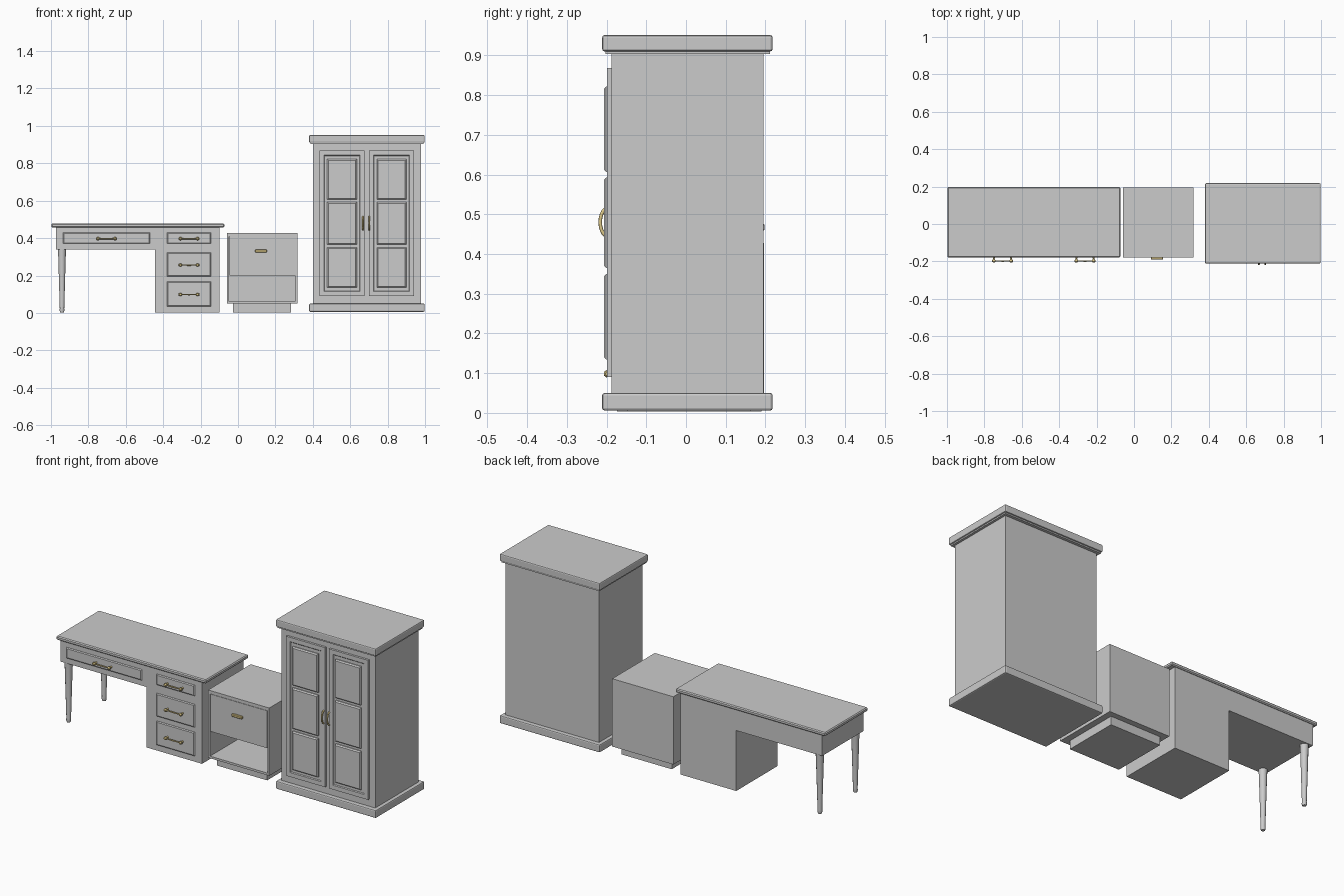
import bpy, bmesh, math
from mathutils import Vector

if "Cube" in bpy.data.objects:
    bpy.data.objects.remove(bpy.data.objects["Cube"])

gold = bpy.data.materials.new("brass")
gold.diffuse_color = (0.72, 0.58, 0.25, 1)
gold.use_nodes = True
gold.node_tree.nodes["Principled BSDF"].inputs["Base Color"].default_value = gold.diffuse_color


def finish(bm, name, mat=None):
    bmesh.ops.recalc_face_normals(bm, faces=bm.faces[:])
    me = bpy.data.meshes.new(name)
    bm.to_mesh(me)
    bm.free()
    ob = bpy.data.objects.new(name, me)
    bpy.context.collection.objects.link(ob)
    if mat:
        me.materials.append(mat)
    return ob


def box(name, x, y, z, bevel=0, segments=1, mat=None, steps=()):
    """Box from (min, max) ranges; steps = (inset, depth) pairs shaping its front face."""
    bm = bmesh.new()
    bmesh.ops.create_cube(bm, size=1)
    for v in bm.verts:
        v.co = Vector([(r[0] + r[1]) / 2 + c * (r[1] - r[0]) for r, c in zip((x, y, z), v.co)])
    bm.normal_update()
    front = min(bm.faces, key=lambda f: f.calc_center_median().y)
    for inset, depth in steps:
        if inset:
            bmesh.ops.inset_region(bm, faces=[front], thickness=inset, use_even_offset=True)
        for v in front.verts:
            v.co.y += depth
    ob = finish(bm, name, mat)
    if bevel:
        m = ob.modifiers.new("bevel", 'BEVEL')
        m.width = bevel
        m.segments = segments
    return ob


def lathe(bm, profile, origin, axis, sides=12):
    """Surface of revolution from (radius, distance) points along an axis."""
    q = Vector((0, 0, 1)).rotation_difference(Vector(axis))
    rings = []
    for r, h in profile:
        rings.append([bm.verts.new(Vector(origin) + q @ Vector((
            r * math.cos(2 * math.pi * i / sides), r * math.sin(2 * math.pi * i / sides), h)))
            for i in range(sides)])
    for a, b in zip(rings, rings[1:]):
        for i in range(sides):
            j = (i + 1) % sides
            bm.faces.new((a[i], a[j], b[j], b[i]))
    bm.faces.new(rings[0])
    bm.faces.new(rings[-1])


def smooth(ob, angle=35):
    bpy.ops.object.select_all(action='DESELECT')
    ob.select_set(True)
    bpy.context.view_layer.objects.active = ob
    bpy.ops.object.shade_smooth_by_angle(angle=math.radians(angle))


# Desk: top, apron and drawer pedestal
FRONT = -0.174
box("desk_top", (-0.998, -0.073), (-0.179, 0.198), (0.457, 0.478), 0.005)
box("desk_apron", (-0.973, -0.10), (FRONT, 0.19), (0.34, 0.457))
box("desk_pedestal", (-0.443, -0.10), (FRONT, 0.19), (0.003, 0.34))

# Desk legs
for label, y in (("front", -0.148), ("back", 0.164)):
    bm = bmesh.new()
    lathe(bm, [(0.010, 0.003), (0.013, 0.012), (0.012, 0.025), (0.020, 0.30), (0.022, 0.34)],
          (-0.941, y, 0), (0, 0, 1))
    smooth(finish(bm, "desk_leg_" + label))

# Desk drawers, each with a bar pull on two knobs
drawers = [(-0.936, -0.47, 0.37, 0.43), (-0.38, -0.144, 0.37, 0.43),
           (-0.38, -0.144, 0.195, 0.323), (-0.38, -0.144, 0.035, 0.168)]
for n, (x0, x1, z0, z1) in enumerate(drawers, 1):
    box(f"desk_drawer_{n}", (x0, x1), (FRONT - 0.001, FRONT + 0.01), (z0, z1),
        steps=[(0.005, -0.004)])
    cx, cz = (x0 + x1) / 2, (z0 + z1) / 2 - 0.003
    bm = bmesh.new()
    for s in (-1, 1):
        lathe(bm, [(0.006, 0), (0.004, 0.01), (0.008, 0.017), (0.009, 0.024), (0.005, 0.029)],
              (cx + s * 0.046, FRONT - 0.003, cz), (0, -1, 0))
    lathe(bm, [(0.005, -0.055), (0.003, -0.04), (0.004, 0), (0.003, 0.04), (0.005, 0.055)],
          (cx, FRONT - 0.024, cz), (1, 0, 0), 8)
    smooth(finish(bm, f"desk_pull_{n}", gold))

# Nightstand: open case on a recessed plinth
NX, NY = (-0.059, 0.318), (-0.179, 0.196)
box("nightstand_plinth", (-0.027, 0.283), (-0.147, 0.164), (0.003, 0.05))
box("nightstand_floor", NX, NY, (0.05, 0.062))
box("nightstand_top", NX, NY, (0.410, 0.428))
box("nightstand_side_left", (-0.059, -0.047), NY, (0.062, 0.41))
box("nightstand_side_right", (0.306, 0.318), NY, (0.062, 0.41))
box("nightstand_back", (-0.047, 0.306), (0.184, 0.196), (0.062, 0.41))
box("nightstand_drawer", (-0.046, 0.305), (-0.178, 0.184), (0.20, 0.408))
box("nightstand_pull", (0.091, 0.155), (-0.191, -0.176), (0.324, 0.339), 0.003, mat=gold)

# Wardrobe: body, base and cornice
box("wardrobe_body", (0.40, 0.978), (-0.187, 0.195), (0.045, 0.915))
box("wardrobe_base", (0.38, 0.998), (-0.211, 0.218), (0.006, 0.050), 0.006, 2)
box("wardrobe_cornice", (0.38, 0.998), (-0.211, 0.218), (0.910, 0.951), 0.006, 2)
box("wardrobe_cornice_molding", (0.387, 0.991), (-0.203, 0.211), (0.903, 0.912))

# Wardrobe doors with recessed field, raised panels and bowed handles
for side, x0, hx in (("left", 0.435, 0.668), ("right", 0.70, 0.702)):
    x1 = x0 + 0.242
    box(f"wardrobe_door_{side}", (x0, x1), (-0.199, -0.18), (0.09, 0.868),
        steps=[(0.024, 0), (0.004, 0.004)])
    for n, (z0, z1) in enumerate([(0.135, 0.35), (0.365, 0.592), (0.607, 0.822)], 1):
        box(f"wardrobe_panel_{side}_{n}", (x0 + 0.042, x1 - 0.042), (-0.201, -0.19), (z0, z1),
            steps=[(0.006, -0.006)])
    cu = bpy.data.curves.new("handle_path", 'CURVE')
    cu.dimensions = '3D'
    cu.bevel_depth = 0.0045
    cu.bevel_resolution = 2
    cu.use_fill_caps = True
    sp = cu.splines.new('POLY')
    sp.points.add(10)
    for i, p in enumerate(sp.points):
        t = math.pi * i / 10
        p.co = (hx, -0.197 - 0.019 * math.sin(t), 0.48 - 0.035 * math.cos(t), 1)
    cu.materials.append(gold)
    ob = bpy.data.objects.new(f"wardrobe_handle_{side}", cu)
    bpy.context.collection.objects.link(ob)
